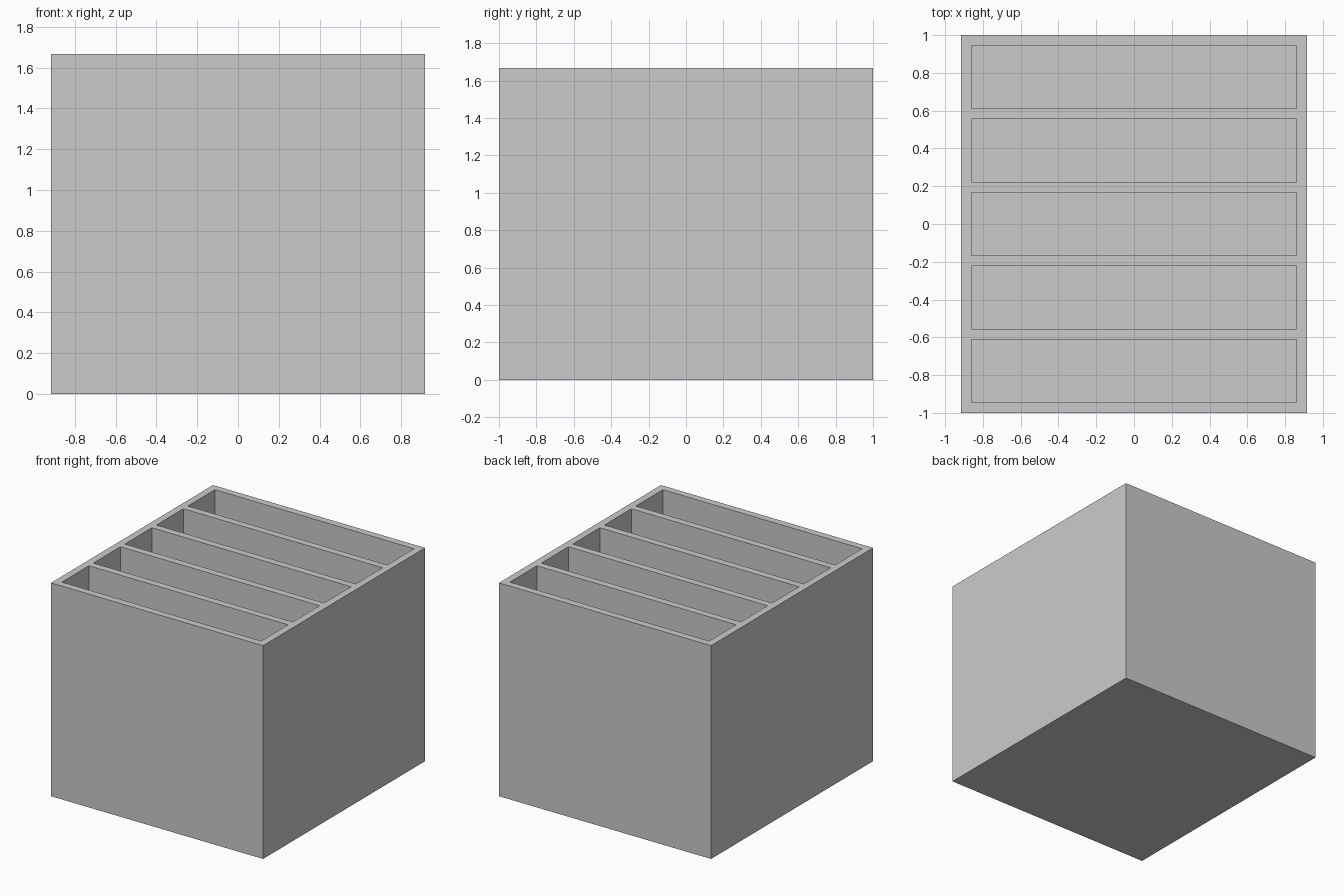
import bpy, bmesh

if "Cube" in bpy.data.objects:
    bpy.data.objects.remove(bpy.data.objects["Cube"])

U = 1 / 18                      # wall thickness
HALF_X, HALF_Y, HEIGHT = 16.5 * U, 1.0, 30 * U
SLOTS, SLOT_W = 5, 6 * U

bm = bmesh.new()

# Rim: a grid of faces, with slot openings on every second row
xs = [-HALF_X, -HALF_X + U, HALF_X - U, HALF_X]
ys = [-HALF_Y]
for i in range(SLOTS):
    ys += [ys[-1] + U, ys[-1] + U + SLOT_W]
ys.append(HALF_Y)
verts = [[bm.verts.new((x, y, HEIGHT)) for x in xs] for y in ys]
openings = []
for j in range(len(ys) - 1):
    for i in range(3):
        face = bm.faces.new((verts[j][i], verts[j][i + 1],
                             verts[j + 1][i + 1], verts[j + 1][i]))
        if i == 1 and j % 2 == 1:
            openings.append(face)
outline = [e for e in bm.edges if e.is_boundary]

# Outer walls and base
ret = bmesh.ops.extrude_edge_only(bm, edges=outline)["geom"]
for v in ret:
    if isinstance(v, bmesh.types.BMVert):
        v.co.z = 0
bottom = [e for e in ret if isinstance(e, bmesh.types.BMEdge)]
bmesh.ops.contextual_create(bm, geom=bottom)

# Slots: sink each opening down to the floor
for face in bmesh.ops.extrude_discrete_faces(bm, faces=openings)["faces"]:
    for v in face.verts:
        v.co.z = U

bmesh.ops.recalc_face_normals(bm, faces=bm.faces[:])
mesh = bpy.data.meshes.new("slotted_box")
bm.to_mesh(mesh)
bm.free()
bpy.context.collection.objects.link(bpy.data.objects.new("slotted_box", mesh))
